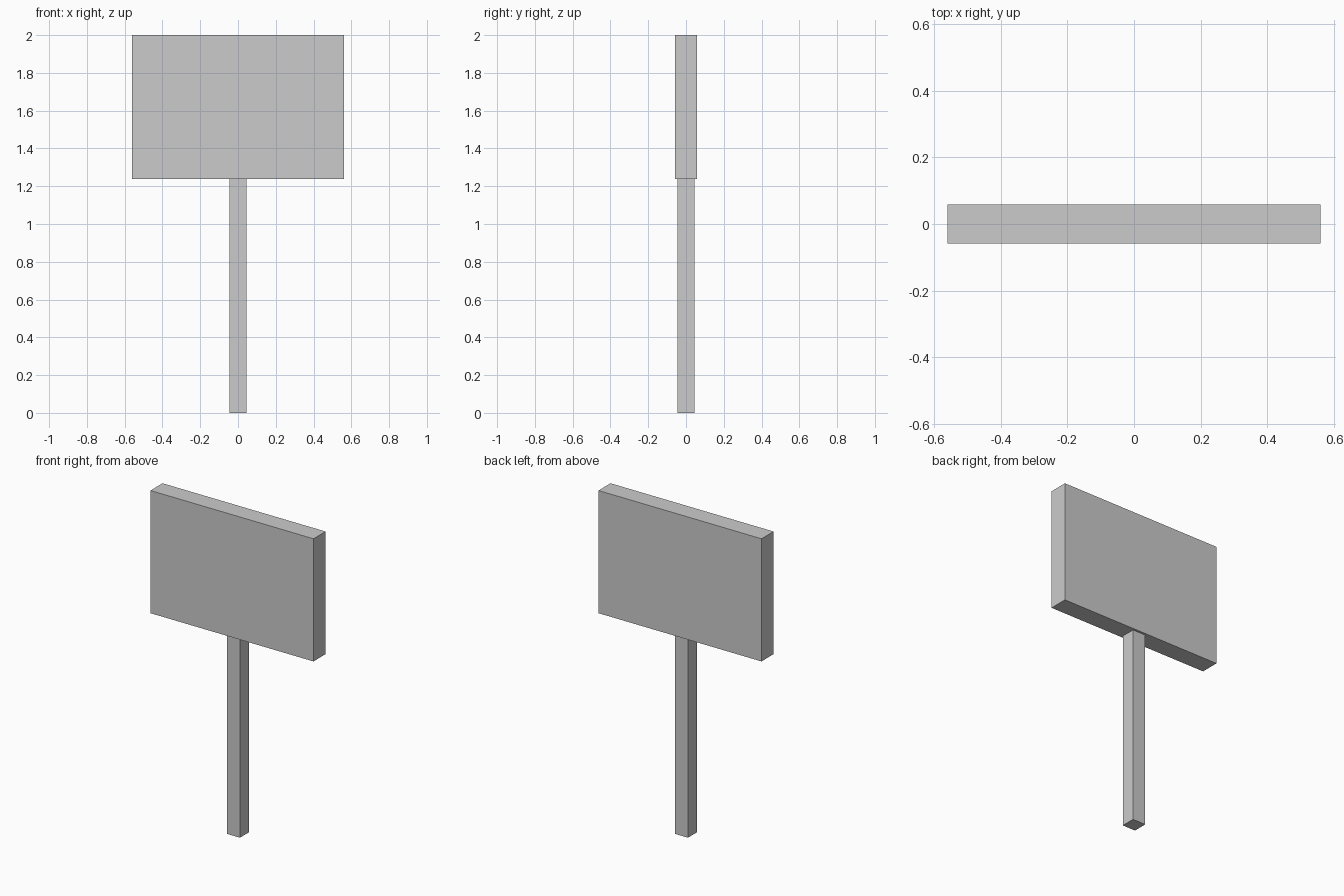
import bpy

if "Cube" in bpy.data.objects:
    bpy.data.objects.remove(bpy.data.objects["Cube"])


def box(name, width, depth, z0, z1):
    """Flat-shaded box centred on x = y = 0, spanning z0 to z1."""
    bpy.ops.mesh.primitive_cube_add(size=1, location=(0, 0, (z0 + z1) / 2))
    obj = bpy.context.object
    obj.name = name
    obj.scale = (width, depth, z1 - z0)
    bpy.ops.object.transform_apply(location=False, rotation=False, scale=True)
    return obj


BOARD_BOTTOM = 1.238

# Square upright post
box("post", 0.09, 0.09, 0.0, BOARD_BOTTOM)

# Rectangular sign board resting on the post
box("sign_board", 1.12, 0.118, BOARD_BOTTOM, 2.0)
